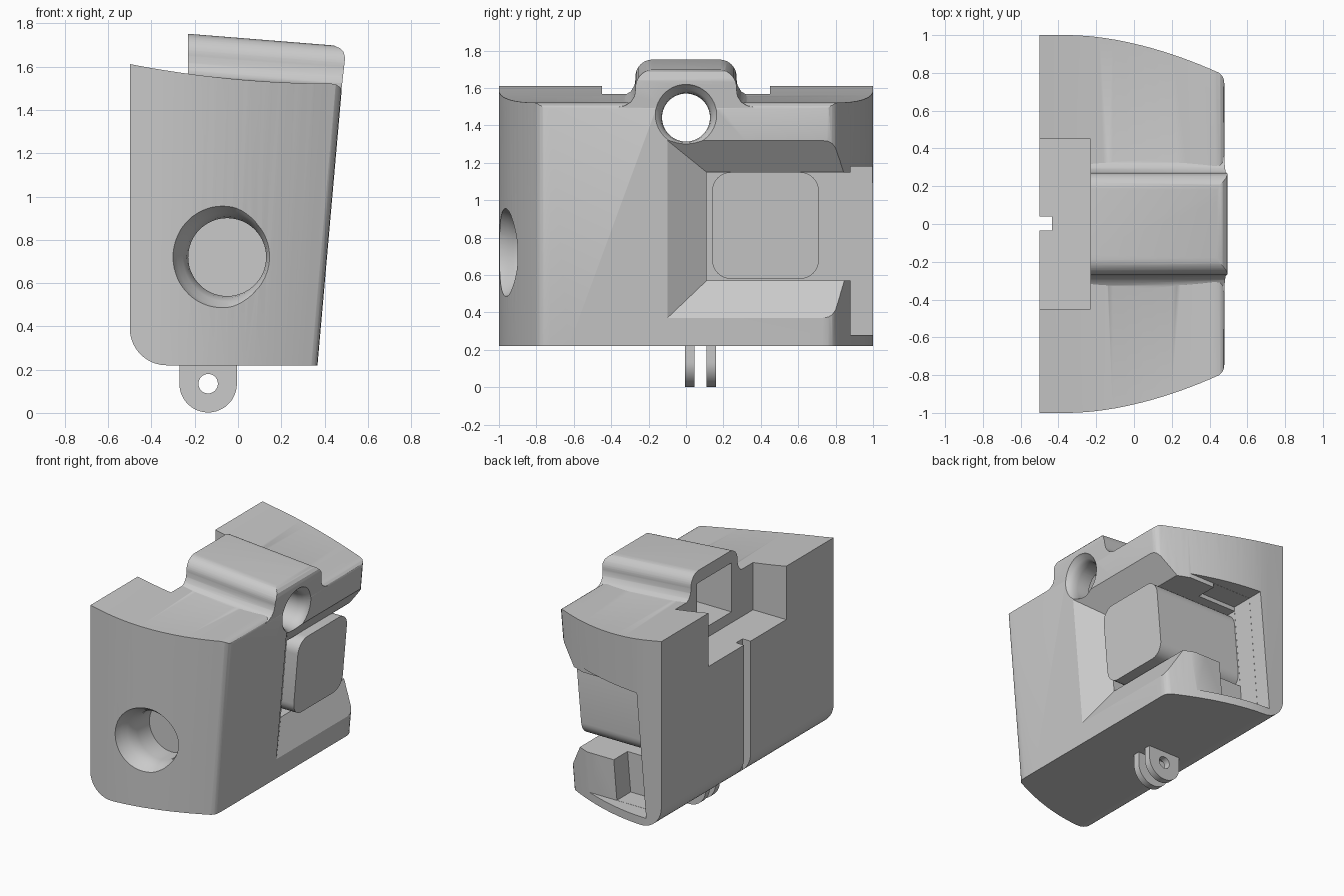
import bpy, bmesh
from math import sin, cos, pi
from mathutils import Vector

cube = bpy.data.objects.get("Cube")
if cube:
    bpy.data.objects.remove(cube, do_unlink=True)

grey = bpy.data.materials.new("plain grey")
grey.use_nodes = True
grey.diffuse_color = (0.59, 0.59, 0.59, 1)
grey.node_tree.nodes["Principled BSDF"].inputs["Base Color"].default_value = (0.59, 0.59, 0.59, 1)

LEAN = 0.088  # backward lean of the face, x per z


def lean(p):
    return Vector((p.x + LEAN * (p.z - 0.9), p.y, p.z))


def loft(name, rings, warp=None):
    """Closed solid through rings of equal point count."""
    bm = bmesh.new()
    loops = [[bm.verts.new(warp(Vector(p)) if warp else p) for p in r] for r in rings]
    n = len(loops[0])
    for a, b in zip(loops, loops[1:]):
        for i in range(n):
            j = (i + 1) % n
            bm.faces.new((a[i], a[j], b[j], b[i]))
    bm.faces.new(loops[0][::-1])
    bm.faces.new(loops[-1])
    bmesh.ops.triangulate(bm, faces=bm.faces[:])
    bmesh.ops.recalc_face_normals(bm, faces=bm.faces[:])
    me = bpy.data.meshes.new(name)
    bm.to_mesh(me)
    bm.free()
    me.materials.append(grey)
    ob = bpy.data.objects.new(name, me)
    bpy.context.scene.collection.objects.link(ob)
    return ob


def prism(name, pts, axis, lo, hi, warp=None):
    """Extrude a 2D profile along an axis."""
    def put(p, h):
        return {"x": (h, p[0], p[1]), "y": (p[0], h, p[1]), "z": (p[0], p[1], h)}[axis]
    return loft(name, [[put(p, h) for p in pts] for h in (lo, hi)], warp)


def box(name, x, y, z, warp=None):
    return prism(name, [(x[0], y[0]), (x[1], y[0]), (x[1], y[1]), (x[0], y[1])], "z", *z, warp)


def lathe(name, axis, centre, steps, n=64):
    """Round solid along an axis from (position, radius) steps."""
    rings = []
    for h, r in steps:
        ring = [(centre[0] + r * cos(2 * pi * i / n), centre[1] + r * sin(2 * pi * i / n)) for i in range(n)]
        rings.append([(h, u, v) if axis == "x" else (u, h, v) for u, v in ring])
    return loft(name, rings)


def arc(cx, cz, r, a0, a1, n=10):
    return [(cx + r * cos(a0 + (a1 - a0) * i / n), cz + r * sin(a0 + (a1 - a0) * i / n)) for i in range(n + 1)]


def volume(me):
    bm = bmesh.new()
    bm.from_mesh(me)
    v = bm.calc_volume()
    bm.free()
    return v


def boolean(target, tool, operation="DIFFERENCE"):
    """Apply a boolean, moving to the next solver if one leaves a broken solid."""
    before = volume(target.data)
    mod = target.modifiers.new("cut", "BOOLEAN")
    mod.operation, mod.object = operation, tool
    for solver in ("MANIFOLD", "EXACT", "FLOAT"):
        mod.solver = solver
        bpy.context.view_layer.update()
        new = bpy.data.meshes.new_from_object(target.evaluated_get(bpy.context.evaluated_depsgraph_get()))
        after = volume(new)
        if 0.5 * before < after < 1.5 * before and abs(after - before) > 1e-6:
            target.data = new
            break
    target.modifiers.clear()
    bpy.data.objects.remove(tool, do_unlink=True)


# Body: bowed plan outline narrowing downwards
half = [(-0.6, 1.0)]
for i in range(17):
    t = i / 16
    half.append((-0.35 + 0.8 * t, 1 - 0.2 * t ** 1.8))
half += [(0.468, 0.782), (0.477, 0.762), (0.48, 0.73)]
outline = half + [(x, -y) for x, y in reversed(half)]


def taper(p):
    return Vector((-0.5 + (p.x + 0.5) * (1 - LEAN * (1.5 - p.z) / 0.98), p.y, p.z))


body = prism("body", outline, "z", 0.1, 1.8, taper)

# Side profile: dished top, rounded front lip, rounded lower back corner
top = [(-0.5 + 0.93 * i / 12, 1.522 + 0.09 * (1 - i / 12) ** 2) for i in range(13)]
side = top + [(0.455, 1.517), (0.474, 1.503), (0.486, 1.47), (0.6, 1.3), (0.6, 0.22)]
side += arc(-0.33, 0.39, 0.17, -pi / 2, -pi)
boolean(body, prism("side_profile", side, "y", -1.2, 1.2), "INTERSECT")

# Hump on the top with filleted foot
flank = [(0.36, 1.3), (0.36, 1.555), (0.325, 1.563), (0.295, 1.582), (0.275, 1.615), (0.27, 1.65)]
flank += arc(0.18, 1.662, 0.09, 0, pi / 2)
section = flank + [(-y, z) for y, z in reversed(flank)]
hump = prism("hump", section, "x", -0.35, 0.6,
             lambda p: Vector((p.x, p.y, p.z - 0.08 * (p.x + 0.23))))
nose = [(-0.3, 1.25), (-0.3, 1.8), (0.3, 1.8), (0.44, 1.699), (0.47, 1.686),
        (0.488, 1.668), (0.495, 1.64), (0.45, 1.25)]
boolean(hump, prism("hump_profile", nose, "y", -0.5, 0.5), "INTERSECT")
boolean(body, hump, "UNION")

# Rear notch, hollow behind the hump, and rear groove
boolean(body, box("notch", (-0.6, -0.23), (-0.45, 0.45), (1.22, 2)))
boolean(body, box("hollow", (-0.3, 0.3), (-0.2, 0.2), (1.3, 1.66)))
boolean(body, box("groove", (-0.6, -0.435), (-0.035, 0.04), (0.1, 1.3)))

# Flared round holes
boolean(body, lathe("upper_hole", "x", (0, 1.442),
                    [(0.51, 0.19), (0.478, 0.167), (0.46, 0.147), (0.435, 0.133), (0.4, 0.128), (-0.4, 0.128)]))
boolean(body, lathe("side_hole", "y", (-0.05, 0.72),
                    [(-1.02, 0.26), (-0.95, 0.23), (-0.92, 0.205), (-0.88, 0.187), (-0.84, 0.18), (-0.7, 0.18)]))


# Recess in the face, open to one side, with a sloping surround
def frame(x, y0, z0, z1):
    return [(x, y0, z0), (x, 1.2, z0), (x, 1.2, z1), (x, y0, z1)]


boolean(body, loft("surround", [frame(0.3, 0.11, 0.57, 1.15), frame(0.492, -0.205, 0.27, 1.405)], lean))
boolean(body, box("pocket", (-0.32, 0.32), (0.11, 1.21), (0.572, 1.148), lean))
boolean(body, box("side_opening", (-0.322, 0.6), (0.88, 1.22), (0.28, 1.18), lean))
boolean(body, box("undercut", (-0.321, 0), (0.72, 1.23), (0.281, 1.179), lean))

# Rounded block inside the recess
rounded = []
for k, (y, z) in enumerate([(0.61, 1.05), (0.24, 1.05), (0.24, 0.68), (0.61, 0.68)]):
    rounded += arc(y, z, 0.1, k * pi / 2, (k + 1) * pi / 2, 8)
block = prism("recess_block", rounded, "x", -0.34, 0.375, lean)

# Pair of mounting lugs underneath
parts = [body, block]
for name, y in (("right_lug", -0.005), ("left_lug", 0.11)):
    tab = [(-0.005, 0.26)] + arc(-0.138, 0.135, 0.133, 0, -pi, 24) + [(-0.271, 0.26)]
    lug = prism(name, tab, "y", y, y + 0.05)
    boolean(lug, lathe("lug_hole", "y", (-0.138, 0.135), [(y - 0.1, 0.045), (y + 0.2, 0.045)], 32))
    parts.append(lug)

# Smooth curves, sharp edges
for ob in parts:
    bpy.ops.object.select_all(action="DESELECT")
    ob.select_set(True)
    bpy.context.view_layer.objects.active = ob
    bpy.ops.object.shade_smooth_by_angle(angle=0.5)
